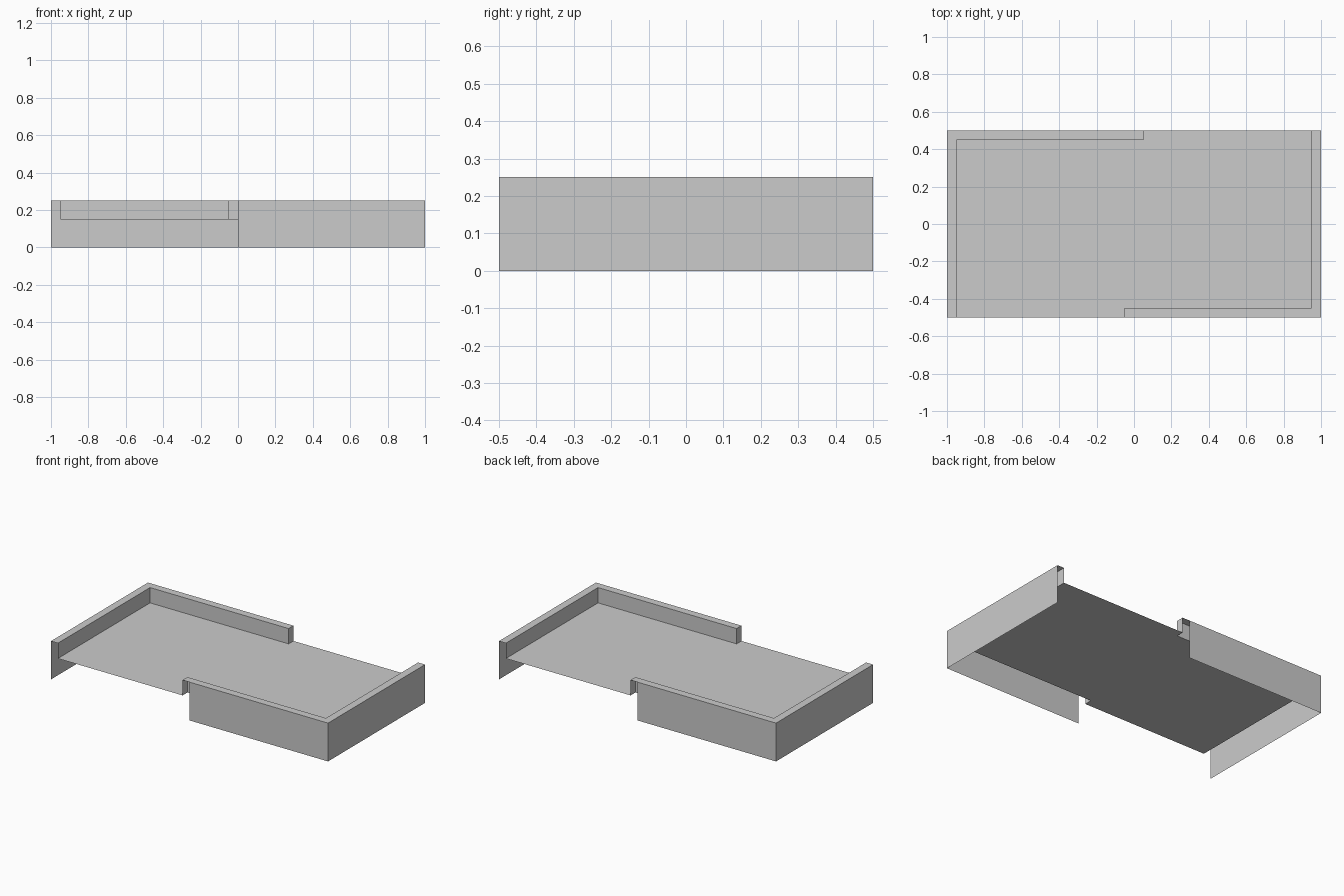
import bpy, bmesh

if "Cube" in bpy.data.objects:
    bpy.data.objects.remove(bpy.data.objects["Cube"])

OUT_X, OUT_Y = 1.0, 0.5          # outer footprint
T = 0.05                         # rim width
FLOOR_Z, TOP_Z = 0.15, 0.25

grey = bpy.data.materials.new("light_grey")
grey.diffuse_color = (0.6, 0.6, 0.6, 1)
grey.use_nodes = True
grey.node_tree.nodes["Principled BSDF"].inputs["Base Color"].default_value = grey.diffuse_color


def turned(points):
    """Half-turn about the vertical axis."""
    return [(-x, -y) for x, y in points]


def ribbon(bm, path, z0, z1):
    """Upright thin sheet along a path."""
    low = [bm.verts.new((x, y, z0)) for x, y in path]
    high = [bm.verts.new((x, y, z1)) for x, y in path]
    for i in range(len(path) - 1):
        bm.faces.new((low[i], low[i + 1], high[i + 1], high[i]))


def plate(bm, outline, z):
    """Flat thin sheet."""
    bm.faces.new([bm.verts.new((x, y, z)) for x, y in outline])


def finish(bm, name):
    bmesh.ops.remove_doubles(bm, verts=bm.verts, dist=0.0001)
    mesh = bpy.data.meshes.new(name)
    bm.to_mesh(mesh)
    bm.free()
    mesh.materials.append(grey)
    bpy.context.collection.objects.link(bpy.data.objects.new(name, mesh))


# L-shaped paths of one wall; the other wall is its half-turn
skin = [(0, OUT_Y), (-OUT_X, OUT_Y), (-OUT_X, -OUT_Y)]
inner = [(T - OUT_X, -OUT_Y), (T - OUT_X, OUT_Y - T), (T, OUT_Y - T), (T, OUT_Y)]
rim = [(T, OUT_Y), (-OUT_X, OUT_Y), (-OUT_X, -OUT_Y)] + inner[:3]

# Walls: full-height outer skin, flat rim and low inner face, open at the ends
for name, move in (("back_left_wall", list), ("front_right_wall", turned)):
    bm = bmesh.new()
    ribbon(bm, move(skin), 0, TOP_Z)
    ribbon(bm, move(inner), FLOOR_Z, TOP_Z)
    plate(bm, move(rim), TOP_Z)
    finish(bm, name)

# Raised floor bounded by the inner faces
bm = bmesh.new()
plate(bm, (inner + turned(inner))[::-1], FLOOR_Z)
finish(bm, "floor")
